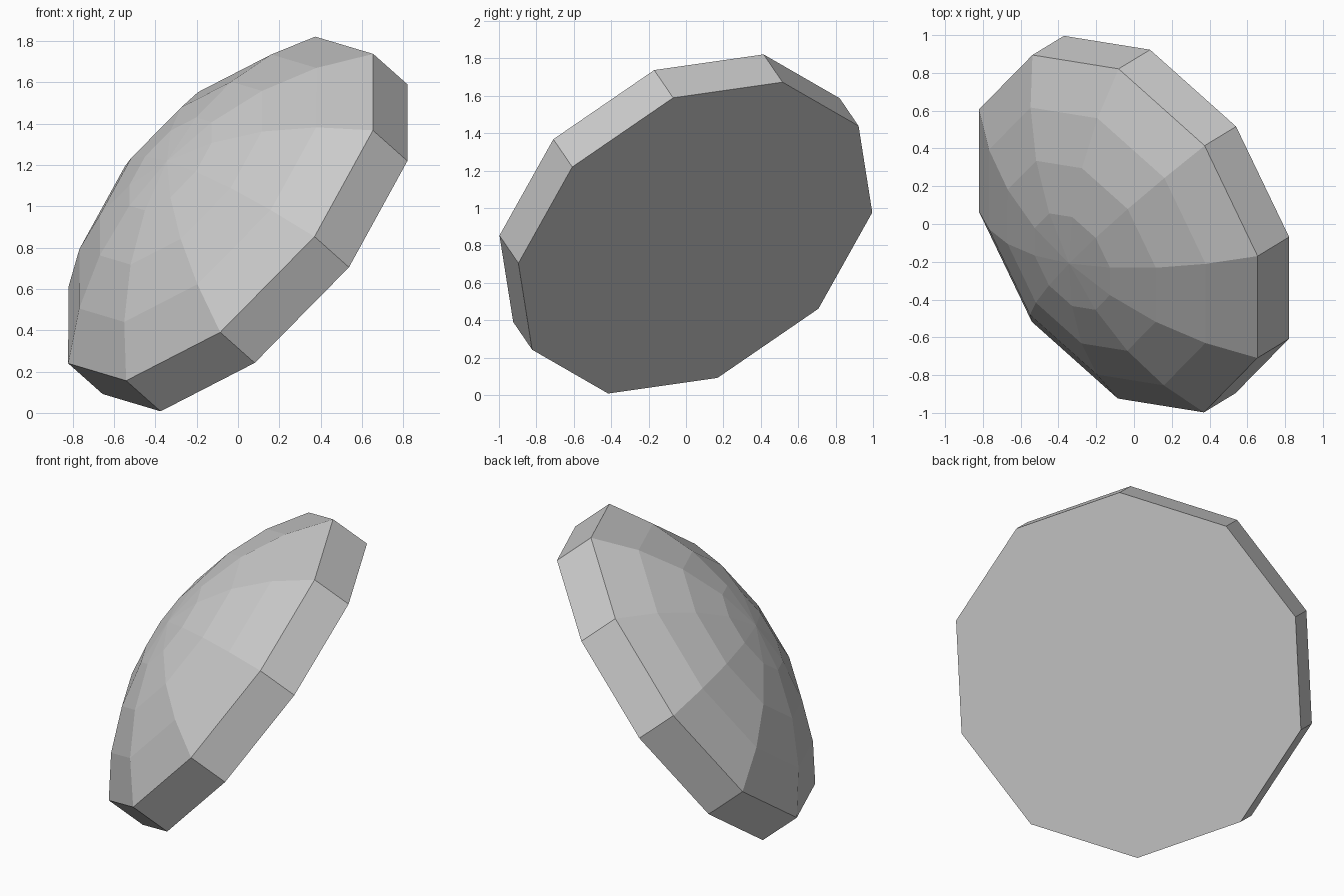
import bpy, bmesh, math
from mathutils import Matrix, Vector

cube = bpy.data.objects.get("Cube")
if cube:
    bpy.data.objects.remove(cube, do_unlink=True)

SIDES = 10
RADIUS = 1.058          # rim radius
DEPTH = 0.245           # height of the straight band
DOME_STEPS = 4
DOME_ANGLE = math.radians(39.7)

# Plain grey material
grey = bpy.data.materials.new("light_grey")
colour = (0.6, 0.6, 0.6, 1)
grey.diffuse_color = colour
grey.use_nodes = True
grey.node_tree.nodes["Principled BSDF"].inputs["Base Color"].default_value = colour

bm = bmesh.new()


def ring(radius, height):
    return [bm.verts.new((radius * math.cos(a), radius * math.sin(a), height))
            for a in (math.tau * i / SIDES for i in range(SIDES))]


# Flat back and straight band, then rings of a shallow spherical cap
sphere = RADIUS / math.sin(DOME_ANGLE)
centre = DEPTH - sphere * math.cos(DOME_ANGLE)
rings = [ring(RADIUS, 0)]
for step in range(DOME_STEPS, 0, -1):
    angle = DOME_ANGLE * step / DOME_STEPS
    rings.append(ring(sphere * math.sin(angle), centre + sphere * math.cos(angle)))
apex = bm.verts.new((0, 0, centre + sphere))

bm.faces.new(rings[0][::-1])
for lower, upper in zip(rings, rings[1:]):
    for i in range(SIDES):
        j = (i + 1) % SIDES
        bm.faces.new((lower[i], lower[j], upper[j], upper[i]))
for i in range(SIDES):
    bm.faces.new((rings[-1][i], rings[-1][(i + 1) % SIDES], apex))
bmesh.ops.recalc_face_normals(bm, faces=bm.faces)

# Tilt: the dome axis points up, forward and to the right, one corner is aimed along "corner"
axis = Vector((-0.68, -0.413, 0.605)).normalized()
corner = Vector((0.735, -0.12, 0.75))
corner = (corner - axis * corner.dot(axis)).normalized()
turn = Matrix((corner, axis.cross(corner), axis)).transposed().to_4x4()
bm.transform(Matrix.Translation((0.083, 0.05, 0.84)) @ turn)

mesh = bpy.data.meshes.new("faceted_dome")
bm.to_mesh(mesh)
bm.free()
mesh.materials.append(grey)
dome = bpy.data.objects.new("faceted_dome", mesh)
bpy.context.collection.objects.link(dome)
